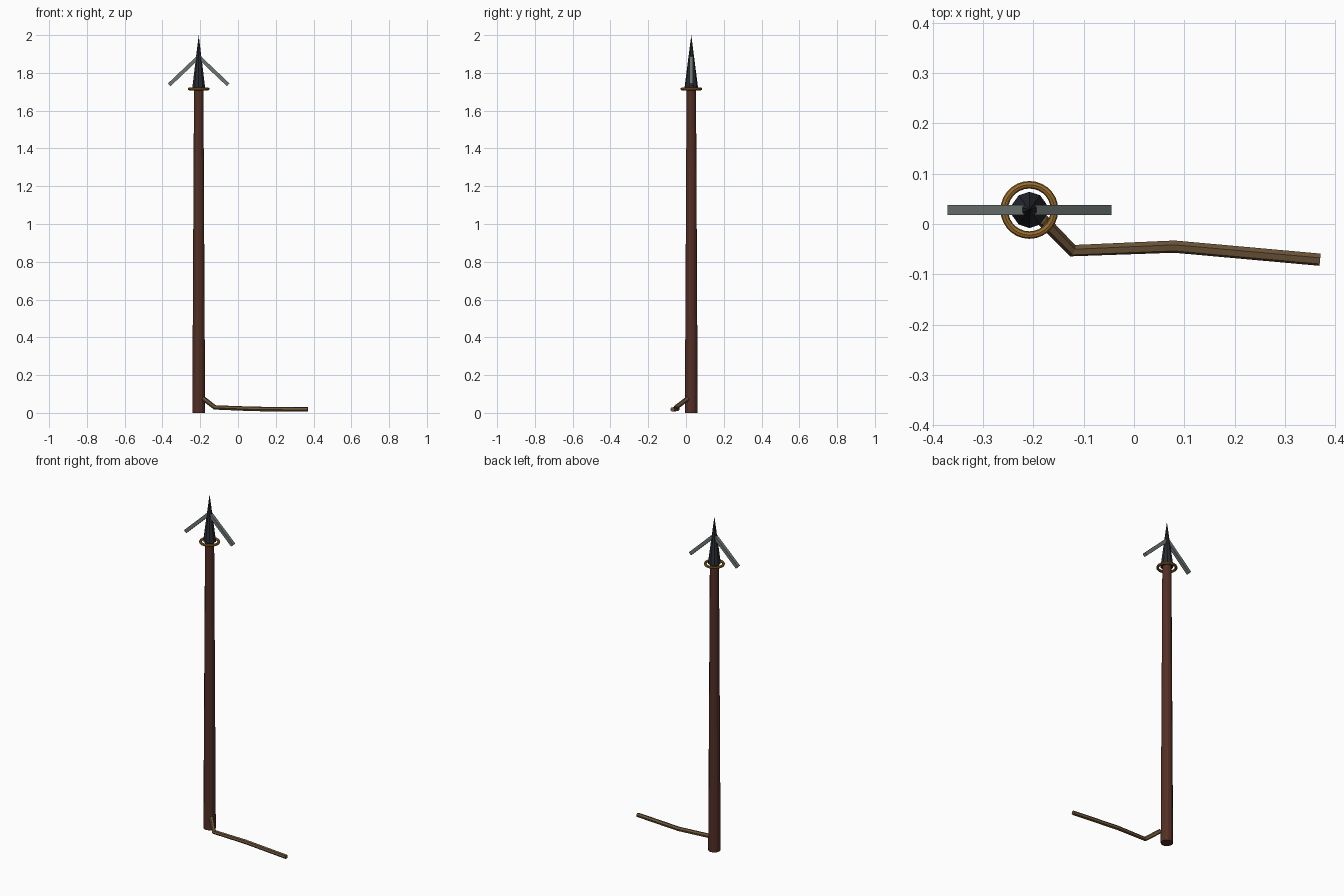
import bpy, math
from mathutils import Vector

if "Cube" in bpy.data.objects:
    bpy.data.objects.remove(bpy.data.objects["Cube"])

CX, CY = -0.208, 0.028          # axis of the spear


def mat(name, rgb):
    m = bpy.data.materials.new(name)
    m.diffuse_color = (*rgb, 1)
    m.use_nodes = True
    m.node_tree.nodes["Principled BSDF"].inputs["Base Color"].default_value = m.diffuse_color
    return m


wood = mat("dark red wood", (0.085, 0.028, 0.018))
iron = mat("black iron", (0.022, 0.025, 0.033))
steel = mat("grey steel", (0.15, 0.18, 0.17))
brass = mat("brass", (0.32, 0.15, 0.025))
hemp = mat("hemp rope", (0.15, 0.09, 0.04))


def finish(name, material):
    ob = bpy.context.object
    ob.name = name
    ob.data.materials.append(material)
    return ob


def cone(name, r1, r2, z1, z2, sides, material):
    bpy.ops.mesh.primitive_cone_add(vertices=sides, radius1=r1, radius2=r2, depth=z2 - z1,
                                    location=(CX, CY, (z1 + z2) / 2))
    return finish(name, material)


# Tapered shaft and pointed head
cone("shaft", 0.034, 0.025, 0, 1.72, 12, wood)
cone("spear_head", 0.036, 0, 1.72, 2.0, 10, iron)

# Collar ring under the head
bpy.ops.mesh.primitive_torus_add(major_radius=0.05, minor_radius=0.0075, major_segments=28,
                                 minor_segments=8, location=(CX, CY, 1.715))
finish("collar_ring", brass)

# Two swept-back barbs
for side, label in ((-1, "left"), (1, "right")):
    a = Vector((CX, CY, 1.885))
    b = Vector((CX + side * 0.156, CY, 1.737))
    d = b - a
    bpy.ops.mesh.primitive_cube_add(size=1, location=(a + b) / 2)
    ob = finish("barb_" + label, steel)
    ob.scale = (0.02, 0.02, d.length)
    ob.rotation_euler = (0, math.atan2(d.x, d.z), 0)

# Rope trailing from the foot of the shaft
path = [(-0.182, 0.008, 0.075), (-0.122, -0.053, 0.029), (0.08, -0.045, 0.021), (0.37, -0.071, 0.018)]
cu = bpy.data.curves.new("rope", "CURVE")
cu.dimensions = "3D"
cu.bevel_depth = 0.0125
cu.bevel_resolution = 1
cu.use_fill_caps = True
sp = cu.splines.new("POLY")
sp.points.add(len(path) - 1)
for p, co in zip(sp.points, path):
    p.co = (*co, 1)
sp.use_smooth = False
cu.materials.append(hemp)
rope = bpy.data.objects.new("rope", cu)
bpy.context.collection.objects.link(rope)
